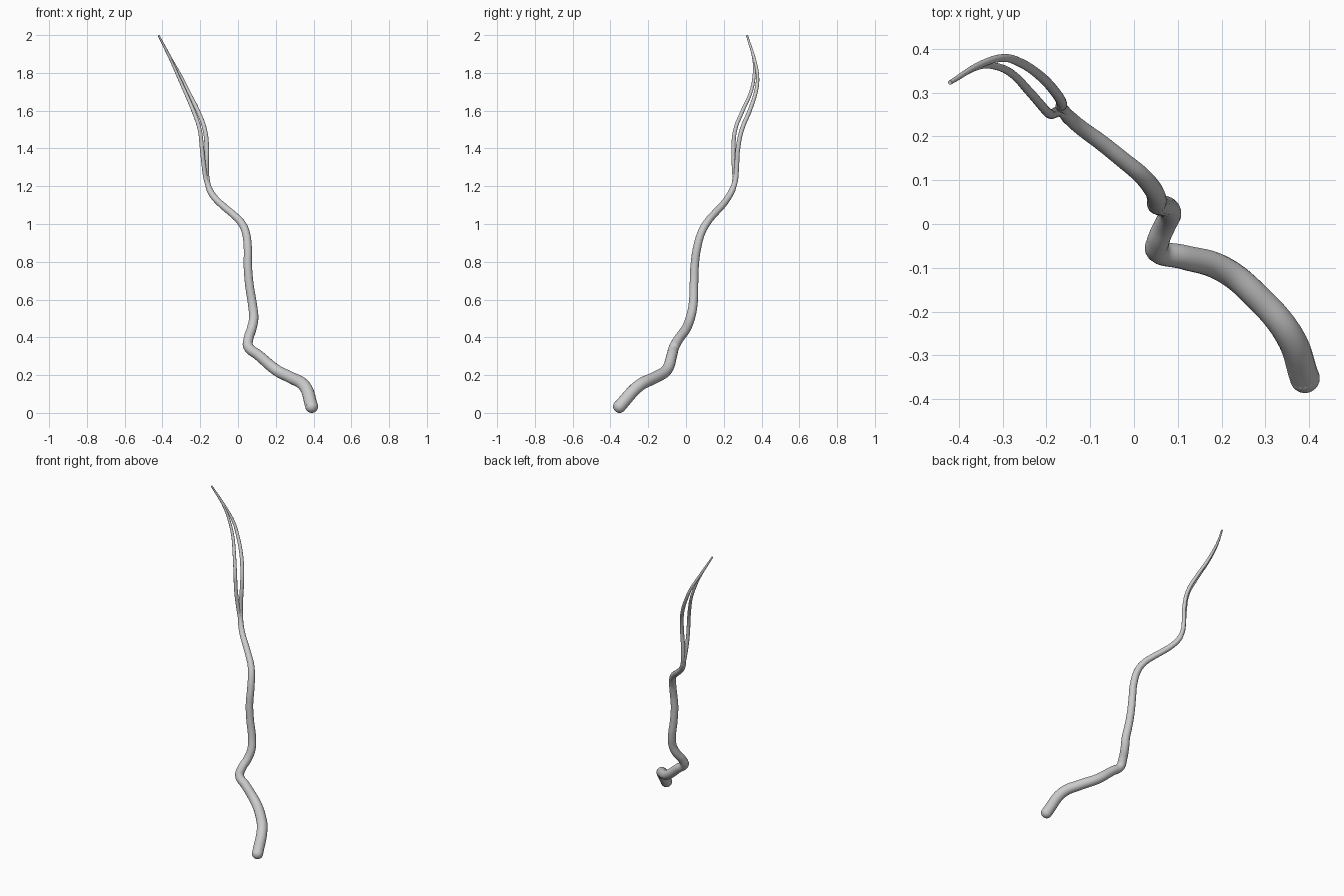
import bpy


def tube(name, pts):
    """Smooth round tube through (x, y, z, radius) points."""
    cu = bpy.data.curves.new(name, 'CURVE')
    cu.dimensions = '3D'
    cu.resolution_u = 6
    cu.bevel_depth = 1.0
    cu.bevel_resolution = 6
    cu.use_fill_caps = True
    sp = cu.splines.new('BEZIER')
    sp.bezier_points.add(len(pts) - 1)
    for p, (x, y, z, r) in zip(sp.bezier_points, pts):
        p.co = (x, y, z)
        p.radius = r
        p.handle_left_type = p.handle_right_type = 'AUTO'
    ob = bpy.data.objects.new(name, cu)
    bpy.context.collection.objects.link(ob)
    # turn the curve into a mesh with smooth sides and sharp end rims
    bpy.ops.object.select_all(action='DESELECT')
    ob.select_set(True)
    bpy.context.view_layer.objects.active = ob
    bpy.ops.object.convert(target='MESH')
    bpy.ops.object.shade_smooth_by_angle()
    return bpy.context.object


# main stem, thick at the base and thinning upward
tube("stem", [
    (.390, -.352, .034, .0338), (.352, -.25, .143, .0325), (.28, -.165, .187, .031),
    (.205, -.104, .225, .030), (.11, -.075, .304, .028), (.055, -.062, .35, .027),
    (.055, -.04, .39, .026), (.072, .0, .445, .0255), (.083, .022, .50, .025),
    (.077, .037, .57, .024), (.06, .042, .68, .023), (.052, .046, .78, .0225),
    (.052, .058, .87, .022), (.040, .084, .96, .021), (.015, .113, 1.01, .020),
    (-.025, .146, 1.05, .019), (-.075, .186, 1.092, .0185), (-.12, .219, 1.135, .0175),
    (-.15, .245, 1.18, .0165), (-.164, .26, 1.225, .012)])

# rounded foot closing the lower end
bpy.ops.mesh.primitive_uv_sphere_add(segments=24, ring_count=16, radius=.034,
                                     location=(.390, -.352, .034))
bpy.context.object.name = "rounded_foot"
bpy.ops.object.shade_smooth()

# two thin strands that part above the stem and meet at the tip
tube("strand_outer", [
    (-.149, .247, 1.18, .013), (-.162, .262, 1.23, .013), (-.167, .268, 1.30, .0125),
    (-.165, .275, 1.40, .012), (-.176, .296, 1.50, .0115), (-.213, .337, 1.60, .011),
    (-.263, .370, 1.70, .010), (-.297, .379, 1.77, .009), (-.347, .366, 1.86, .0075),
    (-.42, .323, 1.998, .005)])
tube("strand_inner", [
    (-.15, .246, 1.18, .013), (-.168, .257, 1.23, .0125), (-.18, .254, 1.30, .0115),
    (-.191, .251, 1.40, .011), (-.203, .261, 1.50, .0105), (-.237, .30, 1.60, .010),
    (-.28, .344, 1.70, .009), (-.316, .36, 1.78, .008), (-.352, .36, 1.86, .007),
    (-.42, .323, 1.998, .005)])
